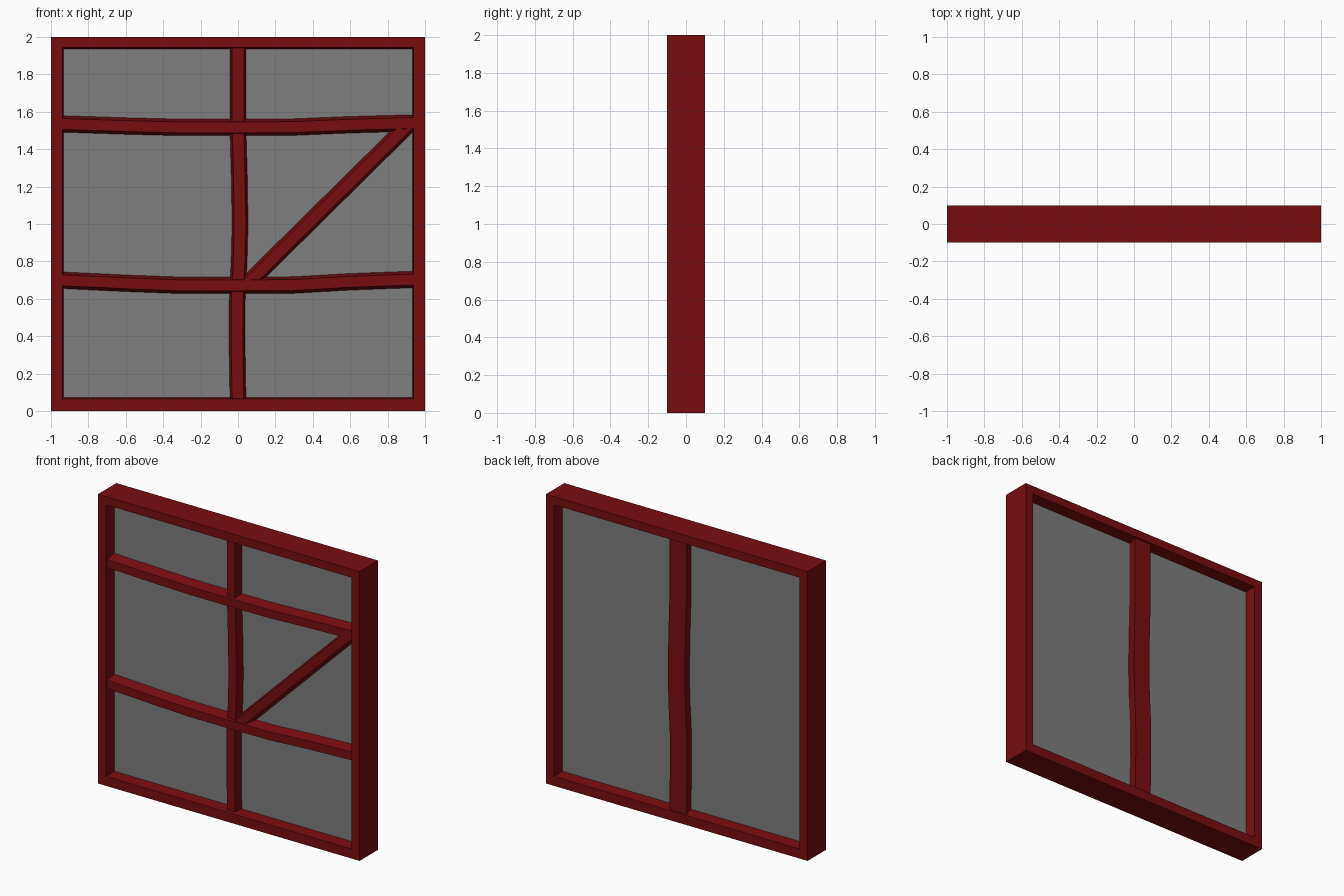
import bpy, bmesh
from mathutils import Vector

cube = bpy.data.objects.get("Cube")
if cube:
    bpy.data.objects.remove(cube, do_unlink=True)


def make_material(name, rgb):
    mat = bpy.data.materials.new(name)
    mat.use_nodes = True
    mat.diffuse_color = (*rgb, 1)
    mat.node_tree.nodes["Principled BSDF"].inputs["Base Color"].default_value = (*rgb, 1)
    return mat


red = make_material("dark red paint", (0.19, 0.004, 0.005))
grey = make_material("grey glass", (0.21, 0.21, 0.21))


def loft(name, sections, mat, closed=False):
    """Skin a list of equal-length point loops, closing the loop or capping its ends."""
    bm = bmesh.new()
    rings = [[bm.verts.new(p) for p in sec] for sec in sections]
    pairs = list(zip(rings, rings[1:]))
    if closed:
        pairs.append((rings[-1], rings[0]))
    else:
        bm.faces.new(rings[0])
        bm.faces.new(rings[-1])
    for a, b in pairs:
        for i in range(len(a)):
            j = (i + 1) % len(a)
            bm.faces.new((a[i], a[j], b[j], b[i]))
    bmesh.ops.recalc_face_normals(bm, faces=bm.faces)
    mesh = bpy.data.meshes.new(name)
    bm.to_mesh(mesh)
    bm.free()
    mesh.materials.append(mat)
    obj = bpy.data.objects.new(name, mesh)
    bpy.context.collection.objects.link(obj)
    return obj


def bar(name, path, front, back):
    """Tapered bar along (x, z) points; front and back are (y, half width)."""
    pts = [Vector(p) for p in path]
    sections = []
    for i, p in enumerate(pts):
        along = (pts[min(i + 1, len(pts) - 1)] - pts[max(i - 1, 0)]).normalized()
        side = Vector((-along.y, along.x))
        section = []
        for (y, w), sign in ((front, -1), (front, 1), (back, 1), (back, -1)):
            q = p + side * w * sign
            section.append((q.x, y, q.y))
        sections.append(section)
    return loft(name, sections, red)


# Outer frame: a profile of (half size, y, centre height) swept round a square
profile = [(1, -0.1, 1), (1, 0.1, 1), (0.938, 0.1, 1.004), (0.932, 0.02, 1.004),
           (0.932, -0.02, 1.004), (0.938, -0.1, 1.004)]
corners = ((-1, -1), (1, -1), (1, 1), (-1, 1))
loft("outer_frame",
     [[(sx * h, y, c + sz * h) for h, y, c in profile] for sx, sz in corners],
     red, closed=True)

# Glass pane filling the opening
loft("glass_pane",
     [[(sx * 0.95, y, 1 + sz * 0.95) for sx, sz in corners] for y in (-0.018, 0.018)],
     grey)

# Slightly warped upright, showing on both sides and widening to the back
bar("centre_upright",
    [(0, 0.05), (-0.005, 0.35), (-0.004, 0.6), (0.006, 0.8), (0.011, 1.0),
     (0.007, 1.25), (0, 1.5), (0, 1.95)],
    (-0.075, 0.031), (0.09, 0.065))

# Sagging cross bars on the front
front, back = (-0.092, 0.029), (0, 0.048)
for name, ends, middle in (("upper_crossbar", (1.535, 1.54), 1.516),
                           ("lower_crossbar", (0.7, 0.704), 0.672)):
    left, right = ends
    path = [(-0.95, left), (-0.6, left + (middle - left) * 0.6), (-0.3, middle),
            (0, middle), (0.3, middle + 0.002), (0.6, middle + (right - middle) * 0.6),
            (0.95, right)]
    bar(name, path, front, back)

# Diagonal brace from the lower centre to the upper corner
bar("diagonal_brace", [(0.05, 0.68), (0.91, 1.53)], (-0.089, 0.029), (0, 0.048))
